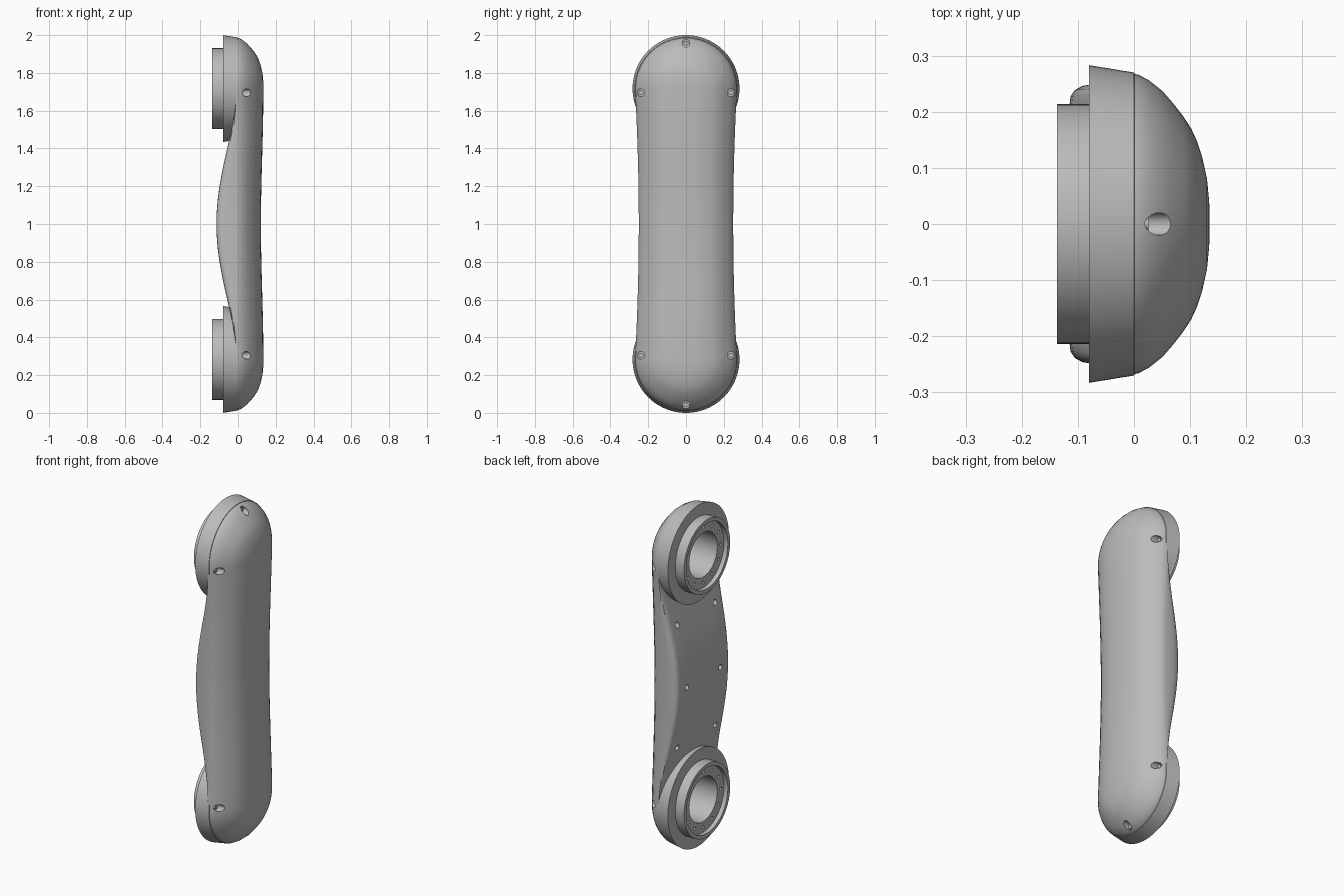
import bpy, bmesh, math
from mathutils import Matrix

old = bpy.data.objects.get("Cube")
if old:
    bpy.data.objects.remove(old, do_unlink=True)

grey = bpy.data.materials.new("satin_grey")
grey.use_nodes = True
colour = (0.5, 0.5, 0.5, 1)
grey.diffuse_color = colour
grey.node_tree.nodes["Principled BSDF"].inputs["Base Color"].default_value = colour

REACH = 0.717   # distance of each joint from the middle
ENDS = (1 - REACH, 1 + REACH)


def make(name, bm):
    bmesh.ops.recalc_face_normals(bm, faces=bm.faces)
    mesh = bpy.data.meshes.new(name)
    bm.to_mesh(mesh)
    bm.free()
    mesh.materials.append(grey)
    ob = bpy.data.objects.new(name, mesh)
    bpy.context.collection.objects.link(ob)
    return ob


def rods(name, specs, sides=20):
    """Cylinders along x: (x0, x1, y, z, radius)."""
    bm = bmesh.new()
    for x0, x1, y, z, r in specs:
        place = Matrix.Translation(((x0 + x1) / 2, y, z)) @ Matrix.Rotation(math.pi / 2, 4, 'Y')
        bmesh.ops.create_cone(bm, cap_ends=True, segments=sides, radius1=r,
                              radius2=r, depth=x1 - x0, matrix=place)
    return make(name, bm)


def cut(ob, cutter):
    cutter.hide_render = True
    mod = ob.modifiers.new("cut", 'BOOLEAN')
    mod.operation, mod.solver, mod.object = 'DIFFERENCE', 'EXACT', cutter
    bpy.context.view_layer.objects.active = ob
    bpy.ops.object.modifier_apply(modifier=mod.name)
    bpy.data.objects.remove(cutter, do_unlink=True)


def smooth(ob, angle=32):
    bpy.ops.object.select_all(action='DESELECT')
    ob.select_set(True)
    bpy.context.view_layer.objects.active = ob
    bpy.ops.object.shade_smooth_by_angle(angle=math.radians(angle))


# Outline of the arm: (spine height, direction y, direction z)
STEPS, ARC = 32, 32
outline = [(REACH * (2 * i / STEPS - 1), 1, 0) for i in range(STEPS)]
outline += [(REACH, math.cos(a), math.sin(a)) for a in
            (math.pi * i / ARC for i in range(ARC))]
outline += [(-h, -dy, -dz) for h, dy, dz in outline]

# Sections from spine to seam: (share of width, depth)
dome = [(0, .135), (.15, .134), (.3, .13), (.45, .121), (.55, .112), (.63, .102),
        (.71, .088), (.8, .069), (.88, .05), (.95, .026), (.985, .008)]
back = [(1, 0), (1, .55), (.985, .78), (.955, .91), (.91, .98), (.85, 1), (.5, 1), (0, 1)]


def section_point(kind, s, v, h, dy, dz):
    k = abs(h) / REACH
    radius = 0.25 + 0.02 * k * k
    height = h + s * radius * dz
    if kind == "dome":
        x = v * (0.9 + 0.1 * k * k * (3 - 2 * k))
    else:
        t = min(abs(height), 0.8) / 0.8
        belly = -0.0575 * (1 + math.cos(math.pi * t))
        x = -0.01 + (belly + 0.01) * v
    return x, s * radius * dy, 1 + height


# Housing: domed shell with a bellied back
bm = bmesh.new()
rings = []
for kind, profile in (("dome", dome), ("back", back)):
    for s, v in profile:
        rings.append([bm.verts.new(section_point(kind, s, v, *p)) for p in outline])
for a, b in zip(rings, rings[1:]):
    for i in range(len(outline)):
        j = (i + 1) % len(outline)
        bm.faces.new((a[i], a[j], b[j], b[i]))
bmesh.ops.remove_doubles(bm, verts=bm.verts, dist=1e-5)
housing = make("housing", bm)

# Screw pockets on the shell rim and the back, and the joint bores
rim = [(y, 1 + s * h) for s in (-1, 1) for y, h in ((-.238, .695), (.238, .695), (0, .957))]
rear = [(s * y, 1 + h) for s in (-1, 1) for y, h in ((.175, -.36), (.155, 0), (.175, .36))]
cut(housing, rods("pocket_cutter", [(.015, .2, y, z, .02) for y, z in rim]))
cut(housing, rods("rear_cutter", [(-.2, -.035, y, z, .016) for y, z in rear]))
cut(housing, rods("bore_cutter", [(-.2, .065, 0, z, .133) for z in ENDS], 64))
smooth(housing)

smooth(rods("rim_screws", [(0, .026, y, z, .013) for y, z in rim]))

# Joint mounts: flared pad, raised collar, recessed bolt face and bore
ring = [(.27, 0), (.283, -.08), (.2135, -.08), (.2135, -.137), (.192, -.137),
        (.192, -.112), (.13, -.112), (.13, .055)]
SIDES = 96
for name, z in zip(("lower_mount", "upper_mount"), ENDS):
    bm = bmesh.new()
    loops = []
    for r, x in ring:
        loops.append([bm.verts.new((x, r * math.cos(a), z + r * math.sin(a)))
                      for a in (math.tau * i / SIDES for i in range(SIDES))])
    for a, b in zip(loops, loops[1:] + loops[:1]):
        for i in range(SIDES):
            j = (i + 1) % SIDES
            bm.faces.new((a[i], a[j], b[j], b[i]))
    mount = make(name, bm)
    bolts = [(-.2, -.09, .162 * math.cos(a), z + .162 * math.sin(a), .009)
             for a in (math.tau * i / 12 for i in range(12))]
    cut(mount, rods("bolt_cutter", bolts, 12))
    smooth(mount)
